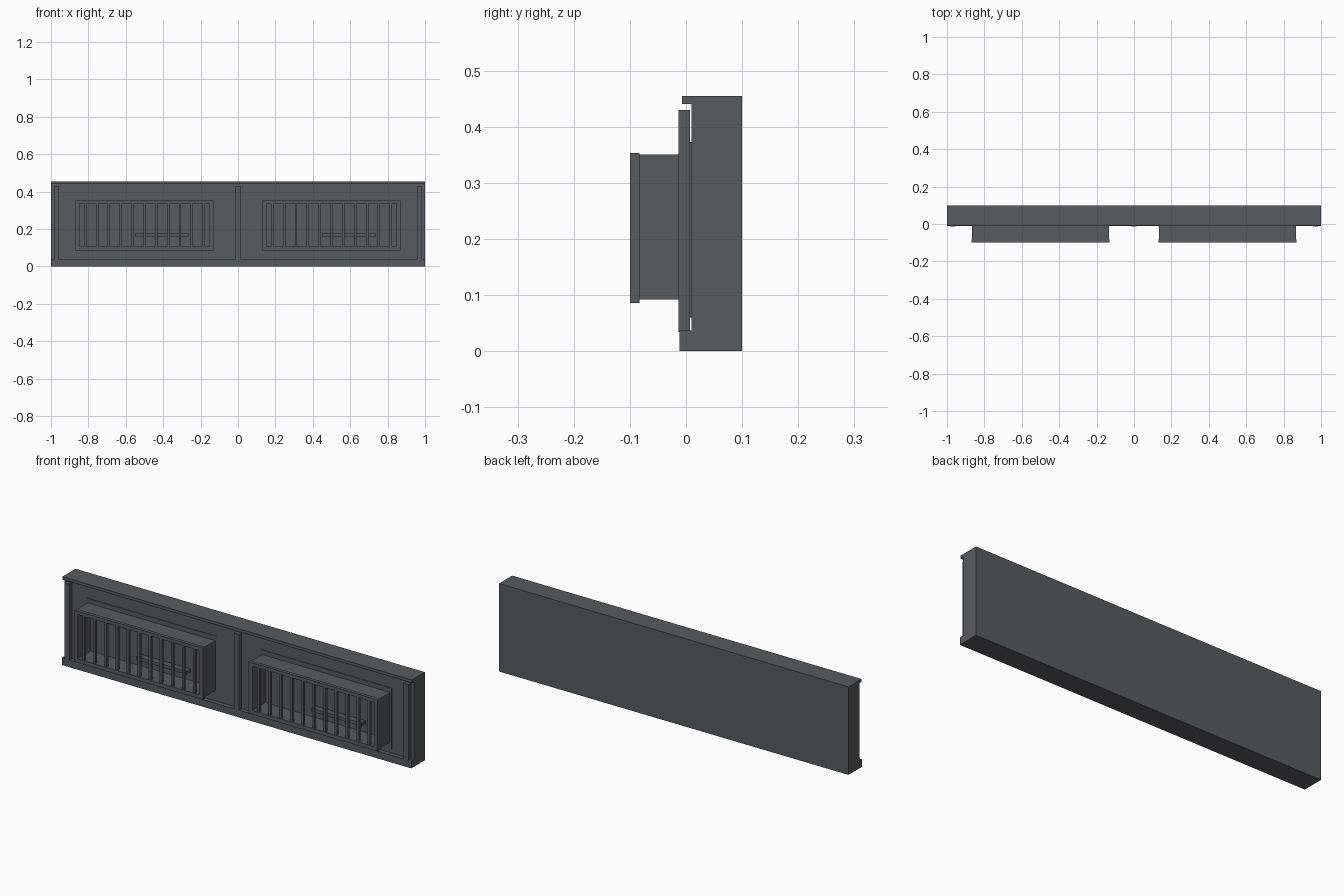
import bpy

cube = bpy.data.objects.get("Cube")
if cube:
    bpy.data.objects.remove(cube, do_unlink=True)

slate = bpy.data.materials.new("dark_slate")
slate.use_nodes = True
colour = (0.09, 0.107, 0.115, 1)
slate.diffuse_color = colour
slate.node_tree.nodes["Principled BSDF"].inputs["Base Color"].default_value = colour


def mesh_object(name, verts, faces):
    mesh = bpy.data.meshes.new(name)
    mesh.from_pydata(verts, [], faces)
    mesh.materials.append(slate)
    obj = bpy.data.objects.new(name, mesh)
    bpy.context.collection.objects.link(obj)
    return obj


def box(name, x, y, z):
    """Box from (low, high) ranges."""
    verts = [(a, b, c) for a in x for b in y for c in z]
    faces = [(0, 1, 3, 2), (4, 6, 7, 5), (0, 4, 5, 1),
             (2, 3, 7, 6), (0, 2, 6, 4), (1, 5, 7, 3)]
    return mesh_object(name, verts, faces)


def frame(name, cx, outer, inner, y):
    """Rectangular ring; outer and inner are (half width, low z, high z)."""
    verts = []
    for depth in y:
        for half, low, high in (outer, inner):
            verts += [(cx - half, depth, low), (cx + half, depth, low),
                      (cx + half, depth, high), (cx - half, depth, high)]
    faces = []
    for i in range(4):
        j = (i + 1) % 4
        faces += [(i, j, 4 + j, 4 + i),
                  (8 + i, 12 + i, 12 + j, 8 + j),
                  (i, 8 + i, 8 + j, j),
                  (4 + i, 4 + j, 12 + j, 12 + i)]
    return mesh_object(name, verts, faces)


# Wall slab with its top and bottom trims
box("wall_slab", (-1, 1), (0.01, 0.1), (0, 0.455))
box("top_trim", (-1, 1), (-0.007, 0.01), (0.44, 0.455))
box("bottom_trim", (-1, 1), (-0.012, 0.01), (0, 0.037))

# Upright posts
for side, cx in (("right", -0.97), ("centre", 0), ("left", 0.97)):
    box(side + "_post", (cx - 0.014, cx + 0.014), (-0.0135, 0.007), (0.034, 0.43))

# Two barred window boxes
for side, cx in (("right", -0.5), ("left", 0.5)):
    opening = (0.348, 0.106, 0.335)
    box(side + "_back_plate", (cx - 0.374, cx + 0.374), (0.007, 0.0105), (0.06, 0.373))
    frame(side + "_box_walls", cx, (0.366, 0.092, 0.35), opening, (-0.083, 0.008))
    frame(side + "_front_rim", cx, (0.369, 0.086, 0.353), opening, (-0.1, -0.083))
    for i in range(-5, 6):
        x = cx + i * 0.0633
        box(f"{side}_bar_{i + 6}", (x - 0.0065, x + 0.0065), (-0.097, -0.084), (0.105, 0.336))
    box(side + "_inner_ledge", (cx - 0.05, cx + 0.237), (-0.045, -0.012), (0.16, 0.177))
